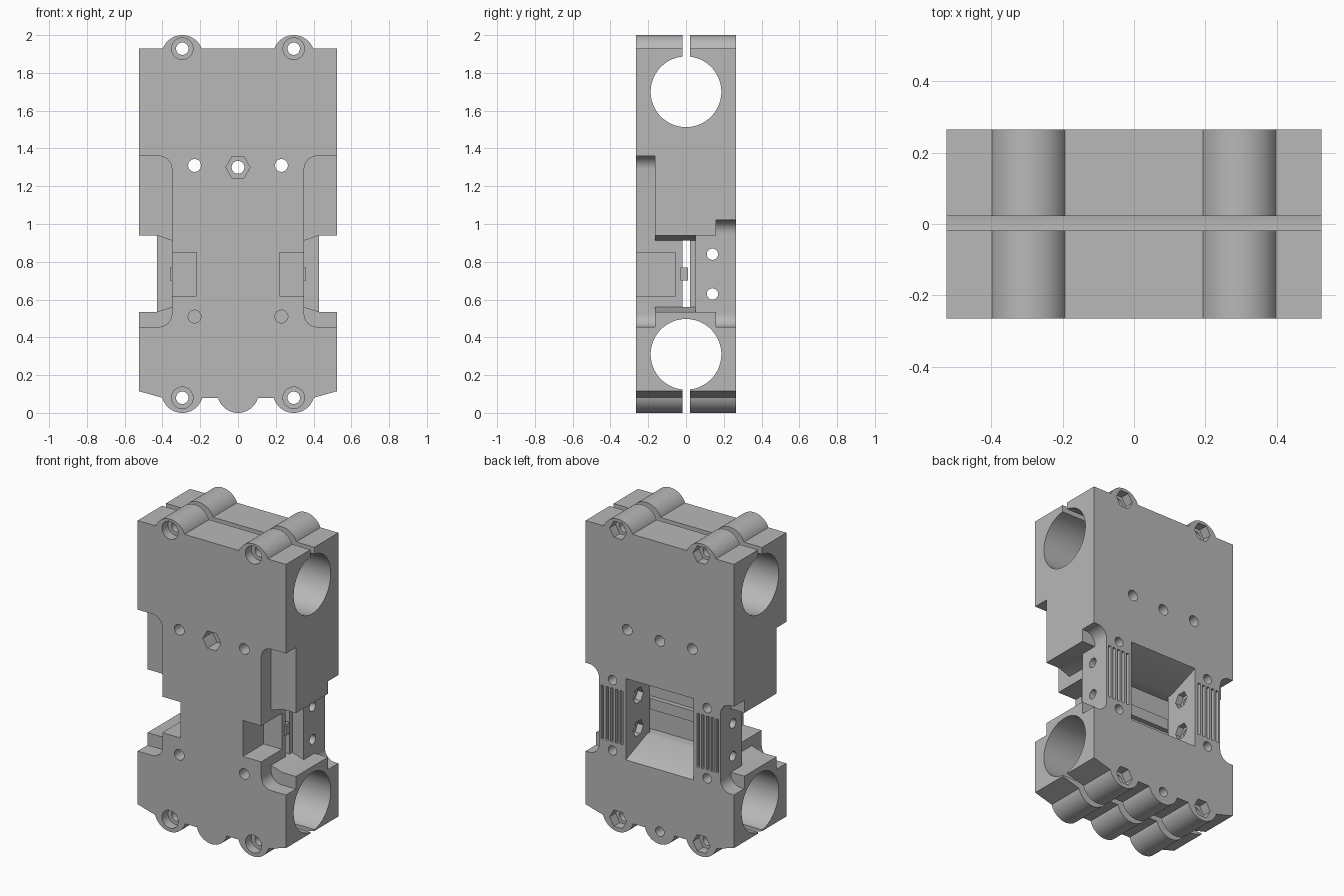
import bpy, bmesh
from math import sin, cos, pi

cube = bpy.data.objects.get("Cube")
if cube:
    bpy.data.objects.remove(cube, do_unlink=True)

grey = bpy.data.materials.new("plain_grey")
grey.use_nodes = True
colour = (0.48, 0.48, 0.48, 1)
grey.diffuse_color = colour
grey.node_tree.nodes["Principled BSDF"].inputs["Base Color"].default_value = colour


def prism(name, pts, axis, lo, hi):
    """Extrude a 2D outline along x (points are y, z) or y (points are x, z)."""
    bm = bmesh.new()
    def ring(d):
        return [bm.verts.new((d, a, b) if axis == "x" else (a, d, b)) for a, b in pts]
    r0, r1 = ring(lo), ring(hi)
    n = len(pts)
    bm.faces.new(r0)
    bm.faces.new(r1[::-1])
    for i in range(n):
        j = (i + 1) % n
        bm.faces.new((r0[j], r0[i], r1[i], r1[j]))
    bmesh.ops.recalc_face_normals(bm, faces=bm.faces)
    me = bpy.data.meshes.new(name)
    bm.to_mesh(me)
    bm.free()
    ob = bpy.data.objects.new(name, me)
    bpy.context.collection.objects.link(ob)
    return ob


def circle(a, b, r, n=32):
    return [(a + r * cos(2 * pi * i / n), b + r * sin(2 * pi * i / n)) for i in range(n)]


def rect(a0, a1, b0, b1):
    return [(a0, b0), (a1, b0), (a1, b1), (a0, b1)]


def side_pocket(s, x, z0, z1, r=0.07):
    """Outline open to the side, with rounded inner corners."""
    arc = [pi / 2 + pi / 2 * i / 8 for i in range(9)]
    top = [(x + r + r * cos(t), z1 - r + r * sin(t)) for t in arc]
    low = [(x + r + r * cos(t), z0 + r - r * sin(t)) for t in reversed(arc)]
    return [(s * a, b) for a, b in [(0.6, z1)] + top + low + [(0.6, z0)]]


def combine(ob, other, op):
    mod = body.modifiers.new("bool", "BOOLEAN")
    mod.operation, mod.solver, mod.object = op, "EXACT", other
    bpy.context.view_layer.objects.active = body
    bpy.ops.object.modifier_apply(modifier=mod.name)
    bpy.data.objects.remove(other, do_unlink=True)


def cut(pts, axis, lo, hi):
    combine(body, prism("cutter", pts, axis, min(lo, hi), max(lo, hi)), "DIFFERENCE")


def add(pts, axis, lo, hi):
    combine(body, prism("part", pts, axis, min(lo, hi), max(lo, hi)), "UNION")


W, D = 0.525, 0.265
SIDES = (-1, 1)

# Main block with chamfered lower corners
body = prism("carriage_body", [(-W, 0.115), (-0.4, 0.08), (0.4, 0.08), (W, 0.115),
                               (W, 1.93), (-W, 1.93)], "y", -D, D)

# Rounded screw bosses along top and bottom
for x, z in ((-0.295, 1.89), (0.295, 1.89), (-0.295, 0.11), (0, 0.11), (0.295, 0.11)):
    add(circle(x, z, 0.11, 64), "y", -D, D)

# Bearing bores and clamping slots
for z, end in ((1.70, 2.1), (0.31, -0.1)):
    cut(circle(0, z, 0.187, 96), "x", -1, 1)
    cut(rect(-0.018, 0.022, min(z, end), max(z, end)), "x", -1, 1)

for s in SIDES:
    # Waist notch, then front and back rounded side pockets
    cut(rect(s * 0.43, s * 0.6, 0.535, 0.94), "y", -1, 1)
    cut(side_pocket(s, 0.35, 0.455, 1.36), "y", -1, -0.165)
    cut(side_pocket(s, 0.43, 0.455, 1.02), "y", 0.16, 1)
    # Recess between front core and rear ear, with sloping ends
    cut([(s * 0.35, 0.56), (s * 0.35, 0.912), (s * 0.43, 0.94), (s * 0.6, 0.94),
         (s * 0.6, 0.535), (s * 0.43, 0.535)], "y", -0.18, 0.05)
    # Front window pocket
    cut(rect(s * 0.22, s * 0.4, 0.62, 0.85), "y", -1, -0.055)

# Tapered rear window and slot through the side walls
cut([(-0.02, 0.56), (0.05, 0.56), (D, 0.475), (0.3, 0.461), (0.3, 1.009),
     (D, 0.995), (0.05, 0.912), (-0.02, 0.912)], "x", -0.24, 0.24)
cut(rect(-0.018, 0.022, 0.56, 0.912), "x", -0.6, 0.6)
add(rect(-0.03, 0.01, 0.70, 0.77), "x", -0.36, 0.36)

for s in SIDES:
    # Belt clamp teeth on the rear ears
    for i in range(5):
        x = 0.262 + 0.034 * i
        cut(rect(s * x, s * (x + 0.018), 0.565, 0.908), "y", 0.245, 1)
    # Ear bolt holes with nut traps facing the window
    for z in (0.63, 0.84):
        cut(circle(0.14, z, 0.03, 24), "x", s * 0.2, s * 0.6)
        cut(circle(0.14, z, 0.052, 6), "x", s * 0.2, s * 0.28)
    # Clamp screws: round counterbore in front, hexagonal trap behind
    for z in (1.928, 0.08):
        x = s * 0.295
        cut(circle(x, z, 0.033), "y", -1, 1)
        cut(circle(x, z, 0.057), "y", -1, -D + 0.06)
        cut(circle(x, z, 0.06, 6), "y", D - 0.06, 1)
    # Mounting holes, through and blind
    cut(circle(s * 0.23, 1.31, 0.034), "y", -1, 1)
    cut(circle(s * 0.23, 0.51, 0.034), "y", -1, -0.1)
    for z in (0.51, 0.96):
        cut(circle(s * 0.335, z, 0.03), "y", 0.12, 1)

# Centre hole with nut trap, and lower rear pilot hole
cut(circle(0, 1.30, 0.034), "y", -1, 1)
cut(circle(0, 1.30, 0.064, 6), "y", -1, -D + 0.1)
cut(circle(0, 0.08, 0.03), "y", 0.1, 1)

# Finish
body.data.materials.clear()
body.data.materials.append(grey)
bpy.ops.object.select_all(action="DESELECT")
body.select_set(True)
bpy.context.view_layer.objects.active = body
bpy.ops.object.shade_smooth_by_angle(angle=0.5)
